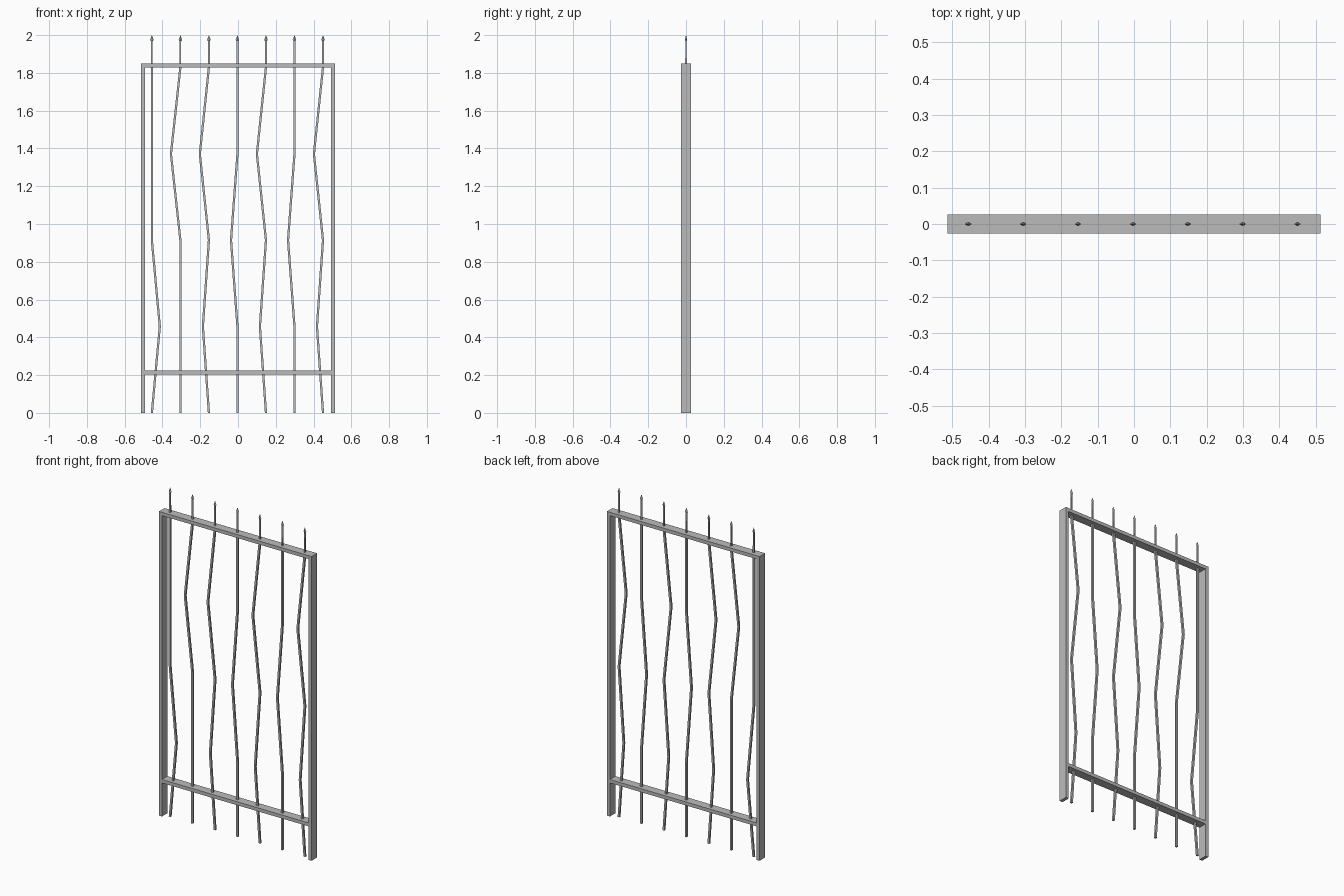
import bpy
import bmesh
from mathutils import Vector

cube = bpy.data.objects.get("Cube")
if cube:
    bpy.data.objects.remove(cube, do_unlink=True)

steel = bpy.data.materials.new("grey_steel")
steel.use_nodes = True
grey = (0.5, 0.5, 0.5, 1)
steel.diffuse_color = grey
steel.node_tree.nodes["Principled BSDF"].inputs["Base Color"].default_value = grey


def finish(name, bm):
    bmesh.ops.recalc_face_normals(bm, faces=bm.faces)
    mesh = bpy.data.meshes.new(name)
    bm.to_mesh(mesh)
    bm.free()
    mesh.materials.append(steel)
    obj = bpy.data.objects.new(name, mesh)
    bpy.context.collection.objects.link(obj)
    return obj


def box(name, x0, x1, z0, z1, depth):
    bm = bmesh.new()
    bmesh.ops.create_cube(bm, size=1)
    bmesh.ops.scale(bm, vec=(x1 - x0, depth, z1 - z0), verts=bm.verts)
    bmesh.ops.translate(bm, vec=((x0 + x1) / 2, 0, (z0 + z1) / 2), verts=bm.verts)
    return finish(name, bm)


def loft(name, sections):
    """Four-sided tube through (x, z, half_width, half_depth) sections."""
    bm = bmesh.new()
    rings = []
    for x, z, w, d in sections:
        rings.append([bm.verts.new(Vector((x + sx * w, sy * d, z)))
                      for sx, sy in ((-1, -1), (1, -1), (1, 1), (-1, 1))])
    for a, b in zip(rings, rings[1:]):
        for i in range(4):
            j = (i + 1) % 4
            bm.faces.new((a[i], a[j], b[j], b[i]))
    bm.faces.new(rings[0][::-1])
    bm.faces.new(rings[-1])
    return finish(name, bm)


def arrow_tip(name, x):
    """Flattened diamond arrowhead."""
    bm = bmesh.new()
    low = bm.verts.new((x, 0, 1.96))
    top = bm.verts.new((x, 0, 2.0))
    ring = [bm.verts.new((x + dx, dy, 1.975))
            for dx, dy in ((-.0095, 0), (0, -.0055), (.0095, 0), (0, .0055))]
    for i in range(4):
        j = (i + 1) % 4
        bm.faces.new((ring[i], ring[j], top))
        bm.faces.new((ring[j], ring[i], low))
    return finish(name, bm)


# Frame
DEPTH = 0.053
OUT, IN = 0.513, 0.493
box("right_post", -OUT, -IN, 0, 1.828, DEPTH)
box("left_post", IN, OUT, 0, 1.828, DEPTH)
box("top_rail", -OUT, OUT, 1.828, 1.849, DEPTH)
box("bottom_rail", -IN, IN, 0.204, 0.225, DEPTH)

# Bent bars: sideways offsets at the lower, middle and upper bend
bends = [(.042, 0, 0), (0, 0, -.05), (-.032, 0, -.048), (0, -.034, 0),
         (-.032, 0, -.048), (0, -.034, 0), (-.032, 0, -.048)]
R = 0.0058
for n, (low, mid, high) in enumerate(bends):
    x = -0.456 + n * 0.151
    loft(f"bar_{n + 1}", [(x + dx, z, R, R) for dx, z in
                          ((0, 0), (low, .457), (mid, .914), (high, 1.371), (0, 1.83))])
    loft(f"spike_{n + 1}", [(x, 1.83, .0045, .0045), (x, 1.968, .0045, .003)])
    arrow_tip(f"spike_tip_{n + 1}", x)
